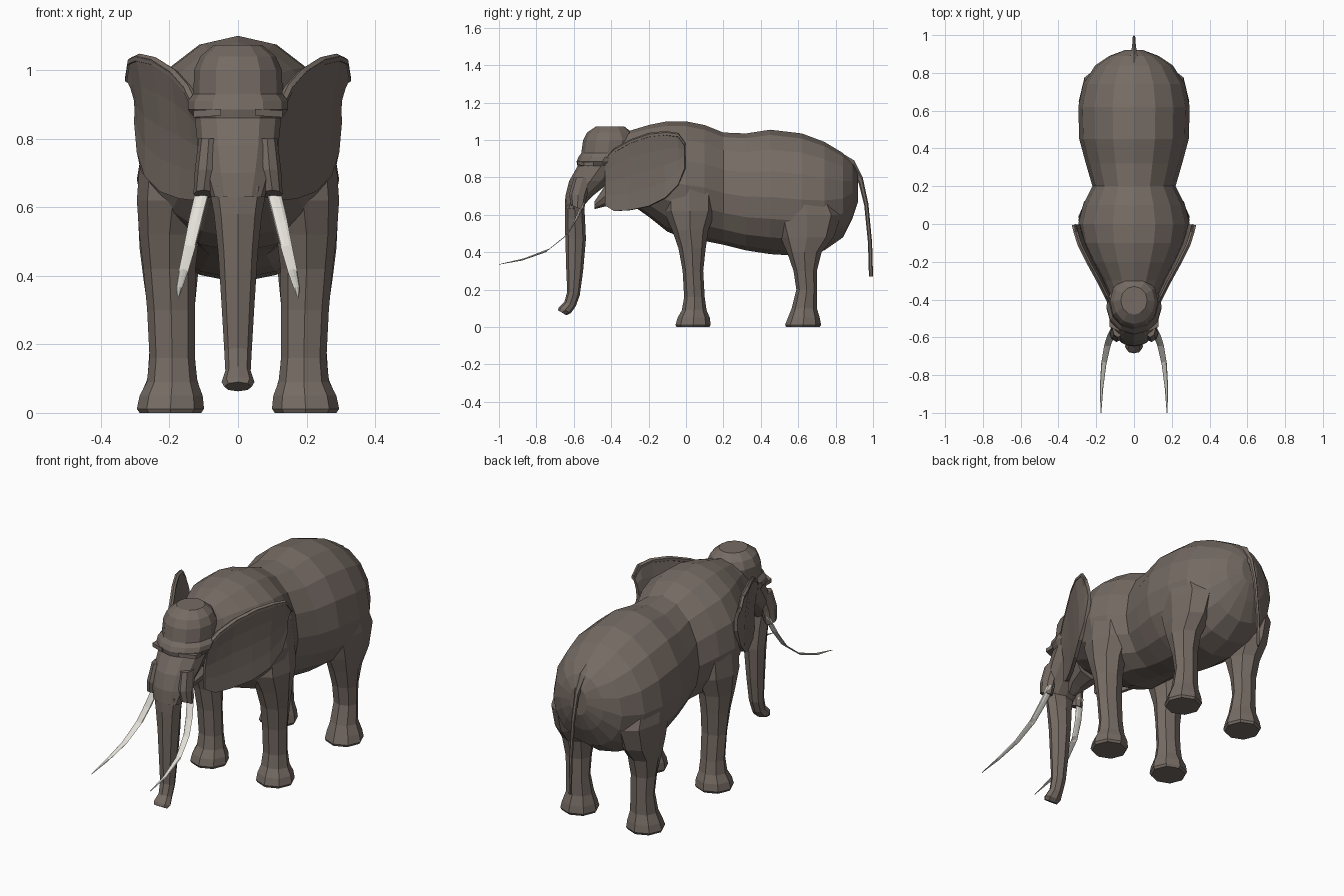
import bpy
import bmesh
from math import sin, cos, pi

default_cube = bpy.data.objects.get("Cube")
if default_cube:
    bpy.data.objects.remove(default_cube, do_unlink=True)


def make_material(name, red, green, blue):
    material = bpy.data.materials.new(name)
    material.use_nodes = True
    colour = (red, green, blue, 1)
    material.diffuse_color = colour
    shader = material.node_tree.nodes["Principled BSDF"]
    shader.inputs["Base Color"].default_value = colour
    shader.inputs["Roughness"].default_value = 0.8
    return material


skin = make_material("brown grey skin", 0.18, 0.147, 0.127)
ivory = make_material("pale ivory", 0.76, 0.74, 0.68)


def finish(name, mesh_builder, material):
    """Turn a bmesh into a flat shaded object."""
    bmesh.ops.recalc_face_normals(mesh_builder, faces=mesh_builder.faces)
    mesh = bpy.data.meshes.new(name)
    mesh_builder.to_mesh(mesh)
    mesh_builder.free()
    mesh.materials.append(material)
    part = bpy.data.objects.new(name, mesh)
    bpy.context.collection.objects.link(part)
    return part


def loft(name, rings, material=skin, sides=8, middle=0.5):
    """Skin rings, each (start y, start z, end y, end z, half width, centre x)."""
    builder = bmesh.new()
    loops = []
    for start_y, start_z, end_y, end_z, width, centre_x in rings:
        mid_y = start_y + (end_y - start_y) * middle
        mid_z = start_z + (end_z - start_z) * middle
        loop = []
        for step in range(sides):
            angle = 2 * pi * step / sides
            reach = cos(angle)
            goal_y, goal_z = (start_y, start_z) if reach > 0 else (end_y, end_z)
            loop.append(builder.verts.new((
                centre_x + width * sin(angle),
                mid_y + (goal_y - mid_y) * abs(reach),
                mid_z + (goal_z - mid_z) * abs(reach))))
        loops.append(loop)
    for lower, upper in zip(loops, loops[1:]):
        for step in range(sides):
            after = (step + 1) % sides
            builder.faces.new((lower[step], lower[after], upper[after], upper[step]))
    builder.faces.new(loops[0])
    builder.faces.new(loops[-1])
    return finish(name, builder, material)


# Body: y, top, bottom, half width
body = [
    (-.42, 1.03, .74, .11), (-.3, 1.05, .66, .165), (-.2, 1.08, .59, .225),
    (-.1, 1.1, .51, .275), (0, 1.1, .47, .295), (.1, 1.08, .46, .27),
    (.2, 1.04, .44, .22), (.32, 1.035, .41, .255), (.45, 1.055, .39, .29),
    (.62, 1.035, .38, .295), (.74, .99, .41, .27), (.84, .93, .48, .205),
    (.89, .88, .58, .13), (.92, .82, .67, .05)]
loft("body", [(y, top, y, low, w, 0) for y, top, low, w in body],
     sides=16, middle=0.54)

# Head: height, front, back, half width
head = [
    (.63, -.648, -.565, .078), (.7, -.645, -.5, .1), (.78, -.625, -.4, .118),
    (.86, -.58, -.33, .126), (.885, -.585, -.31, .146), (.91, -.575, -.29, .146),
    (.93, -.56, -.28, .13), (1, -.55, -.27, .128), (1.04, -.53, -.29, .11),
    (1.073, -.48, -.33, .07)]
loft("head", [(front, z, back, z, w, 0) for z, front, back, w in head], sides=12)

# Trunk, with a tilted flared tip
trunk = [
    (-.646, .66, -.545, .66, .085), (-.648, .58, -.54, .58, .07),
    (-.645, .47, -.535, .47, .058), (-.64, .3, -.55, .3, .047),
    (-.635, .19, -.568, .17, .04), (-.65, .135, -.59, .11, .037),
    (-.68, .105, -.615, .075, .048), (-.685, .09, -.64, .063, .04)]
loft("trunk", [ring + (0,) for ring in trunk], sides=8)

# Lower jaw
jaw = [(-.34, .82, .66, .1), (-.43, .76, .645, .07), (-.49, .67, .63, .03)]
loft("lower_jaw", [(y, top, y, low, w, 0) for y, top, low, w in jaw])

# Tail: a broad root tapering to a thin hanging cord
tail = [
    (.84, .92, .86, .035), (.89, .89, .81, .022), (.935, .8, .77, .012),
    (.965, .66, .65, .009), (.985, .45, .45, .008), (.99, .27, .27, .006)]
loft("tail", [(y + .01, high, y - .012, low, w, 0) for y, high, low, w in tail],
     sides=6)

# Legs: height, front, back, half width, distance from the middle
front_leg = [
    (0, -.05, .125, .09, .197), (.012, -.056, .132, .098, .197),
    (.05, -.045, .127, .092, .195), (.09, -.022, .11, .074, .192),
    (.16, -.01, .1, .066, .192), (.3, -.018, .092, .07, .195),
    (.42, -.04, .105, .076, .2), (.52, -.075, .12, .088, .2),
    (.62, -.12, .16, .105, .19), (.76, -.12, .16, .105, .18),
    (.9, -.06, .1, .08, .15)]
hind_leg = [
    (0, .535, .715, .09, .197), (.012, .53, .722, .098, .197),
    (.05, .545, .715, .09, .195), (.1, .565, .7, .072, .192),
    (.2, .59, .7, .064, .193), (.3, .575, .7, .068, .195),
    (.4, .54, .725, .08, .197), (.48, .505, .79, .092, .195),
    (.6, .465, .83, .105, .188), (.75, .455, .76, .1, .178),
    (.85, .5, .7, .07, .15)]

# Tusks: y, height, radius, distance from the middle
tusk = [
    (-.55, .66, .021, .1), (-.59, .57, .02, .122), (-.64, .49, .0175, .14),
    (-.74, .41, .014, .16), (-.87, .362, .009, .172), (-1, .335, .002, .175)]
socket = [
    (-.6, .8, -.5, .8, .03, .085), (-.625, .71, -.53, .7, .034, .092),
    (-.615, .65, -.545, .625, .03, .1)]

# Ears: y, top, bottom, distance from the middle
ear = [
    (-.43, .9, .65, .125), (-.38, .95, .62, .15), (-.3, .995, .625, .19),
    (-.2, 1.03, .645, .245), (-.11, 1.04, .69, .29), (-.04, 1.03, .76, .312),
    (-.005, .98, .85, .32)]


def make_ear(name, side):
    builder = bmesh.new()
    rows = 4
    columns = []
    for y, top, low, reach in ear:
        column = []
        for row in range(rows + 1):
            drop = row / rows
            bulge = 0.012 * sin(pi * drop)
            x = reach - 0.025 * drop - bulge
            column.append(builder.verts.new((side * x, y, top + (low - top) * drop)))
        columns.append(column)
    for first, second in zip(columns, columns[1:]):
        for row in range(rows):
            builder.faces.new((first[row], first[row + 1], second[row + 1], second[row]))
    part = finish(name, builder, skin)
    thickness = part.modifiers.new("thickness", "SOLIDIFY")
    thickness.thickness = 0.018
    thickness.offset = 0


def make_brow(name, side):
    """A small ledge above the eye, swept back toward the temple."""
    builder = bmesh.new()
    bmesh.ops.create_cube(builder, size=1)
    for vert in builder.verts:
        outward = vert.co.x + 0.5
        vert.co.x = side * (0.05 + 0.08 * outward)
        vert.co.y = -0.555 + vert.co.y * 0.05 + 0.035 * outward
        vert.co.z = 0.877 + vert.co.z * 0.02 - 0.005 * outward
    finish(name, builder, skin)


for label, side in (("left", 1), ("right", -1)):
    for title, leg in (("front_leg", front_leg), ("hind_leg", hind_leg)):
        loft(f"{title}_{label}",
             [(near, z, far, z, w, side * x) for z, near, far, w, x in leg])
    loft(f"tusk_{label}",
         [(y - r * .7, z - r * .7, y + r * .7, z + r * .7, r, side * x)
          for y, z, r, x in tusk], ivory)
    loft(f"tusk_socket_{label}", [ring[:5] + (side * ring[5],) for ring in socket])
    # Rolled upper rim of the ear
    loft(f"ear_rim_{label}",
         [(y, top + .008, y, top - .02, .014, side * (reach - .003))
          for y, top, low, reach in ear], sides=6)
    make_ear(f"ear_{label}", side)
    make_brow(f"brow_{label}", side)
